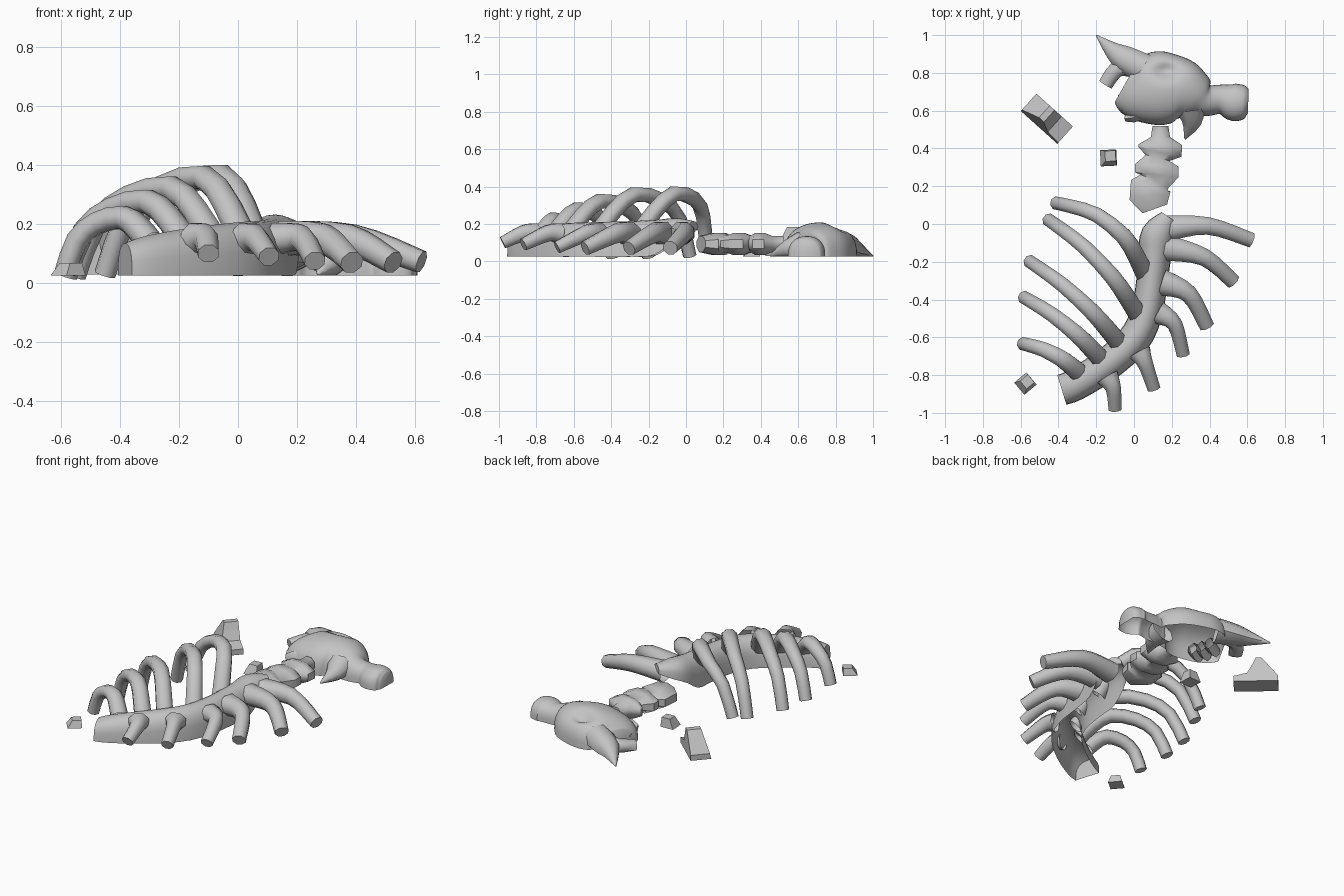
import bpy, bmesh, math
from mathutils import Vector

cube = bpy.data.objects.get("Cube")
if cube:
    bpy.data.objects.remove(cube, do_unlink=True)

BASE = 0.025
bone = bpy.data.materials.new("bone grey")
bone.use_nodes = True
bone.diffuse_color = (0.55, 0.55, 0.55, 1)
bone.node_tree.nodes["Principled BSDF"].inputs["Base Color"].default_value = (0.55, 0.55, 0.55, 1)


def finish(name, bm, smooth=50):
    bmesh.ops.recalc_face_normals(bm, faces=bm.faces)
    mesh = bpy.data.meshes.new(name)
    bm.to_mesh(mesh)
    bm.free()
    mesh.materials.append(bone)
    obj = bpy.data.objects.new(name, mesh)
    bpy.context.collection.objects.link(obj)
    if smooth:
        bpy.ops.object.select_all(action="DESELECT")
        obj.select_set(True)
        bpy.context.view_layer.objects.active = obj
        bpy.ops.object.shade_smooth_by_angle(angle=math.radians(smooth))
    return obj


def spline(stations, steps):
    """Smooth interpolation through tuples of any length."""
    p = [stations[0], *stations, stations[-1]]
    out = []
    for a, b, c, d in zip(p, p[1:], p[2:], p[3:]):
        for k in range(steps):
            t = k / steps
            out.append([0.5 * (2 * q + (r - o) * t + (2 * o - 5 * q + 4 * r - s) * t * t
                               + (3 * q - o - 3 * r + s) * t ** 3)
                        for o, q, r, s in zip(a, b, c, d)])
    return out + [list(stations[-1])]


def bridge(bm, rings, closed, start_cap=True):
    n = len(rings[0])
    for a, b in zip(rings, rings[1:]):
        for i in range(n if closed else n - 1):
            j = (i + 1) % n
            bm.faces.new((a[i], a[j], b[j], b[i]))
    if start_cap:
        bm.faces.new(rings[0])
    bm.faces.new(rings[-1])


def tube(name, stations, steps=3, sides=8, floor=0.0, start_cap=False):
    """Stations are x, y, z, side radius, height radius."""
    st = spline(stations, steps)
    pts = [Vector(s[:3]) for s in st]
    bm = bmesh.new()
    rings = []
    for i, s in enumerate(st):
        along = (pts[min(i + 1, len(pts) - 1)] - pts[max(i - 1, 0)]).normalized()
        side = along.cross(Vector((0, 0, 1))).normalized()
        up = side.cross(along)
        ring = []
        for k in range(sides):
            a = 2 * math.pi * (k + 0.5) / sides
            co = pts[i] + side * s[3] * math.cos(a) + up * s[4] * math.sin(a)
            co.z = max(co.z, floor)
            ring.append(bm.verts.new(co))
        rings.append(ring)
    bridge(bm, rings, True, start_cap)
    return finish(name, bm)


def shell(name, stations, steps, sides, boxy, dents=()):
    """Arched half shell, open below. Stations are x, y, half width, top, bottom."""
    st = spline(stations, steps)
    pts = [Vector((s[0], s[1], s[4])) for s in st]
    bm = bmesh.new()
    rings = []
    for i, s in enumerate(st):
        along = pts[min(i + 1, len(pts) - 1)] - pts[max(i - 1, 0)]
        along.z = 0
        side = along.normalized().cross(Vector((0, 0, 1)))
        ring = []
        for k in range(sides + 1):
            a = math.pi * k / sides
            co = pts[i] + side * s[2] * math.cos(a)
            co.z += (s[3] - s[4]) * max(math.sin(a), 0) ** boxy
            for dx, dy, radius, depth in dents:
                d2 = ((co.x - dx) / 1.6) ** 2 + (co.y - dy) ** 2
                co.z = max(BASE, co.z - depth * math.exp(-d2 / radius ** 2))
            ring.append(bm.verts.new(co))
        rings.append(ring)
    bridge(bm, rings, False)
    return finish(name, bm)


def prism(name, outline, width, origin, direction, lean):
    """Side profile (distance, height) extruded across its width, one side leaning in."""
    d = Vector(direction).normalized()
    side = Vector((-d.y, d.x, 0)) * width / 2
    bm = bmesh.new()
    rings = [[bm.verts.new(Vector(origin) + d * s + Vector((0, 0, z)) + side * (k - slope * (z - BASE)))
              for s, z in outline] for k, slope in ((-1, 0), (1, lean))]
    bridge(bm, rings, True)
    finish(name, bm, 0)


# Spine, its front end rising clear of the ground
shell("spine", [(-.382, -.878, .082, .135, BASE), (-.31, -.85, .085, .16, BASE),
                (-.16, -.755, .088, .187, BASE), (-.01, -.625, .088, .205, BASE),
                (.065, -.48, .085, .21, BASE), (.095, -.3, .083, .215, BASE),
                (.11, -.16, .088, .222, .035), (.125, -.05, .085, .232, .12),
                (.18, .04, .04, .215, .17)], 3, 12, .6)

# Tall arched ribs: start, end, peak height, sideways bow, foot height
ARCH = [(0, 0), (.15, .56), (.35, 1), (.65, .9), (.87, .6), (1, 0)]
TALL = [((.055, -.26), (-.41, .11), .362, .095, .06), ((.02, -.48), (-.45, .02), .358, .045, .03),
        ((-.08, -.63), (-.55, -.2), .322, .03, .025), ((-.18, -.71), (-.58, -.39), .277, .025, .025),
        ((-.3, -.78), (-.585, -.635), .222, .025, .035)]
for n, (a, b, peak, bow, foot) in enumerate(TALL):
    a, b = Vector(a), Vector(b)
    out = Vector(((b - a).y, -(b - a).x)).normalized() * bow
    path = []
    for t, h in ARCH:
        p = a.lerp(b, t) + out * math.sin(math.pi * t)
        low = .14 if t < .34 else foot
        path.append((p.x, p.y, low + (peak - low) * h, .053 - .016 * t, .045 - .008 * t))
    tube(f"tall_rib_{n + 1}", path, 2)

# Low ribs: start, bend and end, flaring where they leave the spine; tip height
LOW = [((.16, -.025), (.39, -.01), (.62, -.085), .072), ((.165, -.125), (.37, -.175), (.525, -.305), .07),
       ((.15, -.31), (.29, -.37), (.385, -.54), .07), ((.13, -.47), (.215, -.53), (.26, -.69), .075),
       ((.03, -.68), (.06, -.74), (.105, -.87), .09), ((-.14, -.81), (-.11, -.87), (-.1, -.98), .1)]
for n, (*path, tip) in enumerate(LOW):
    r = .05 if n < 3 else .044
    tube(f"low_rib_{n + 1}", [(x, y, z, r * w, r * h) for (x, y), z, w, h in
                              zip(path, (.15, .15, tip), (1.5, 1, .85), (1.3, 1.05, .8))], 4)

# Neck vertebrae, one knobbly piece
NECK = [(.11, .08, .075), (.085, .15, .12), (.085, .2, .115), (.11, .225, .085), (.12, .26, .125),
        (.12, .31, .125), (.125, .35, .07), (.138, .38, .125), (.14, .42, .125),
        (.14, .46, .055), (.14, .52, .045)]
tube("neck_vertebrae", [(x, y, .093, w, .064 if w > .1 else .047) for x, y, w in NECK],
     1, 8, BASE, True)

# Skull with sunken eye socket
SKULL = [(.605, .65, .065, .11), (.58, .65, .088, .13), (.53, .645, .1, .135),
         (.46, .66, .078, .125), (.39, .655, .085, .145), (.33, .68, .125, .18),
         (.25, .71, .168, .203), (.15, .718, .195, .208), (.06, .722, .185, .192),
         (0, .735, .165, .165), (-.04, .755, .125, .125)]
shell("skull", [(*s, BASE) for s in SKULL], 4, 26, .72, [(.17, .81, .038, .05)])

# Horn, cheek spike and jaw prong
SPIKES = {"horn": [(.06, .82, .09, .085), (-.05, .875, .07, .075), (-.12, .925, .055, .045),
                   (-.2, 1, .028, .003)],
          "cheek_spike": [(.3, .62, .09, .085), (.305, .54, .065, .055), (.27, .45, .028, .004)],
          "jaw_prong": [(-.01, .83, .075, .055), (-.09, .82, .065, .047), (-.15, .74, .05, .042)]}
for name, path in SPIKES.items():
    tube(name, [(x, y, z, r, r * .9) for x, y, z, r in path], 3, 8, BASE)

# Teeth along the muzzle
for n, (x, y) in enumerate([(-.05, .675), (-.04, .61), (-.015, .565)]):
    tube(f"tooth_{n + 1}", [(x + .06, y + .02, .085, .032, .045), (x + .015, y, .07, .03, .045),
                            (x - .025, y - .005, .055, .018, .035)], 2, 6, BASE)

# Loose rubble
prism("stepped_stone", [(0, .03), (0, .065), (.08, .085), (.11, .14), (.13, .185), (.165, .185),
                        (.26, .065), (.26, .03)],
      .125, (-.365, .47, 0), (-.195, .175, 0), 4)
for name, x, y, size, top, turn in [("small_stone", -.135, .35, .087, .085, .05),
                                    ("corner_stone", -.575, -.845, .085, .068, .7)]:
    bm = bmesh.new()
    rings = []
    for z, r, shift in ((BASE, size * .7, 0), (top, size * .45, .01)):
        rings.append([bm.verts.new((x + shift + r * math.cos(turn + math.pi * (k + .5) / 2),
                                    y + shift + r * math.sin(turn + math.pi * (k + .5) / 2), z))
                      for k in range(4)])
    bridge(bm, rings, True)
    finish(name, bm, 0)
